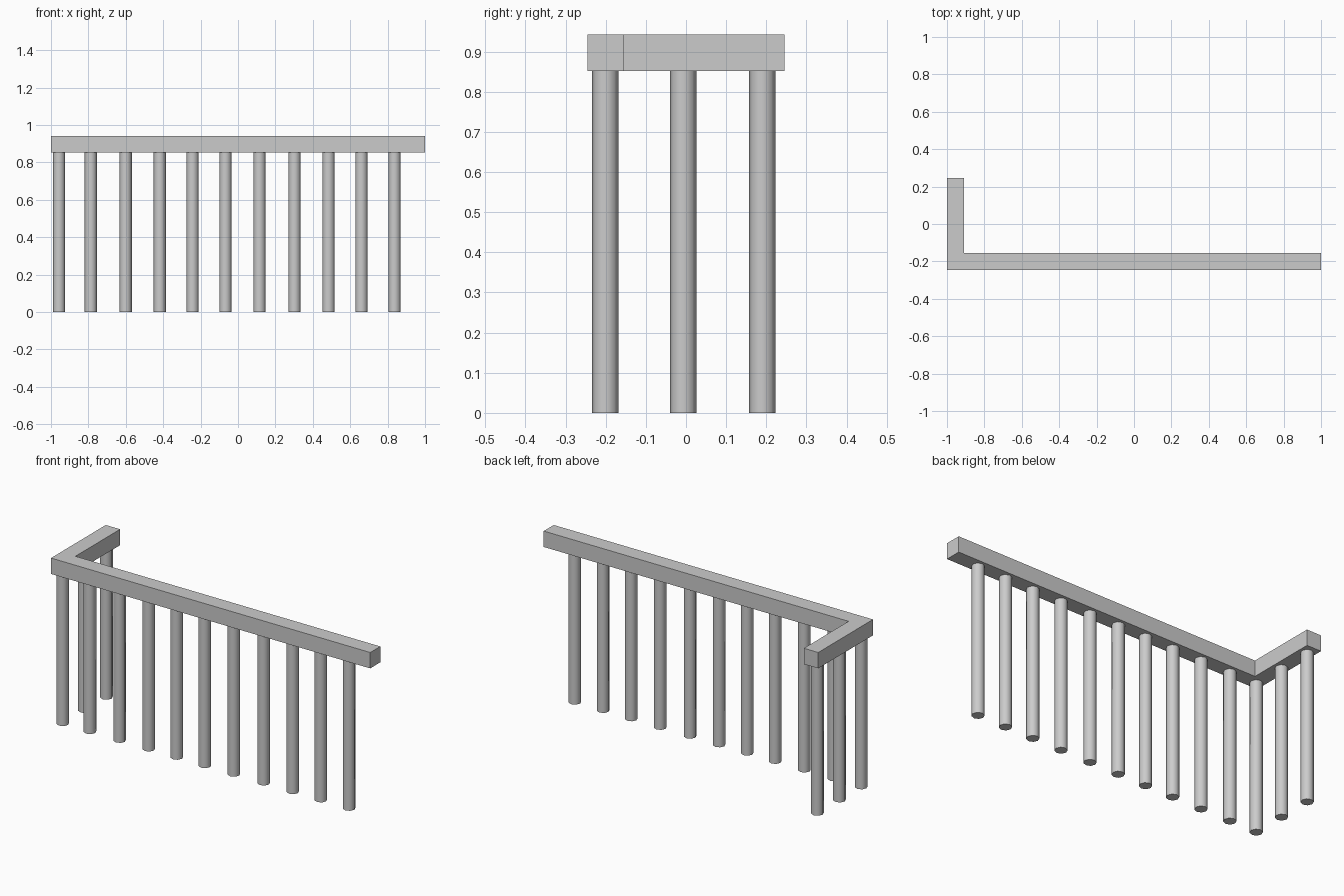
import bpy
import bmesh
import math

cube = bpy.data.objects.get("Cube")
if cube:
    bpy.data.objects.remove(cube, do_unlink=True)

# Single grey paint
GREY = (0.6, 0.6, 0.6, 1)
paint = bpy.data.materials.new("grey_paint")
paint.use_nodes = True
paint.diffuse_color = GREY
paint.node_tree.nodes["Principled BSDF"].inputs["Base Color"].default_value = GREY

RAIL_BOTTOM, RAIL_TOP = 0.852, 0.942
POST_RADIUS, POST_SIDES = 0.033, 8


def make_object(name, bm):
    mesh = bpy.data.meshes.new(name)
    bmesh.ops.recalc_face_normals(bm, faces=bm.faces)
    bm.to_mesh(mesh)
    bm.free()
    mesh.materials.append(paint)
    obj = bpy.data.objects.new(name, mesh)
    bpy.context.collection.objects.link(obj)
    return obj


# L-shaped handrail, extruded from its plan
plan = [(-1, -0.245), (1, -0.245), (1, -0.155),
        (-0.91, -0.155), (-0.91, 0.245), (-1, 0.245)]
bm = bmesh.new()
base = bm.faces.new([bm.verts.new((x, y, RAIL_BOTTOM)) for x, y in plan])
top = bmesh.ops.extrude_face_region(bm, geom=[base], use_keep_orig=True)
for v in top["geom"]:
    if isinstance(v, bmesh.types.BMVert):
        v.co.z = RAIL_TOP
make_object("handrail", bm)


# Round balusters, standing on the ground under the rail
def baluster(name, x, y):
    bm = bmesh.new()
    bmesh.ops.create_cone(bm, cap_ends=True, segments=POST_SIDES,
                          radius1=POST_RADIUS, radius2=POST_RADIUS, depth=RAIL_BOTTOM)
    bmesh.ops.translate(bm, verts=bm.verts, vec=(x, y, RAIL_BOTTOM / 2))
    obj = make_object(name, bm)
    bpy.ops.object.select_all(action="DESELECT")
    obj.select_set(True)
    bpy.context.view_layer.objects.active = obj
    bpy.ops.object.shade_smooth_by_angle(angle=math.radians(60))


front_x = [-0.957, -0.787, -0.601, -0.418, -0.243, -0.067,
           0.115, 0.302, 0.484, 0.66, 0.837]
for i, x in enumerate(front_x):
    baluster(f"front_baluster_{i + 1}", x, -0.201)
for i, y in enumerate((-0.007, 0.19)):
    baluster(f"side_baluster_{i + 1}", front_x[0], y)
